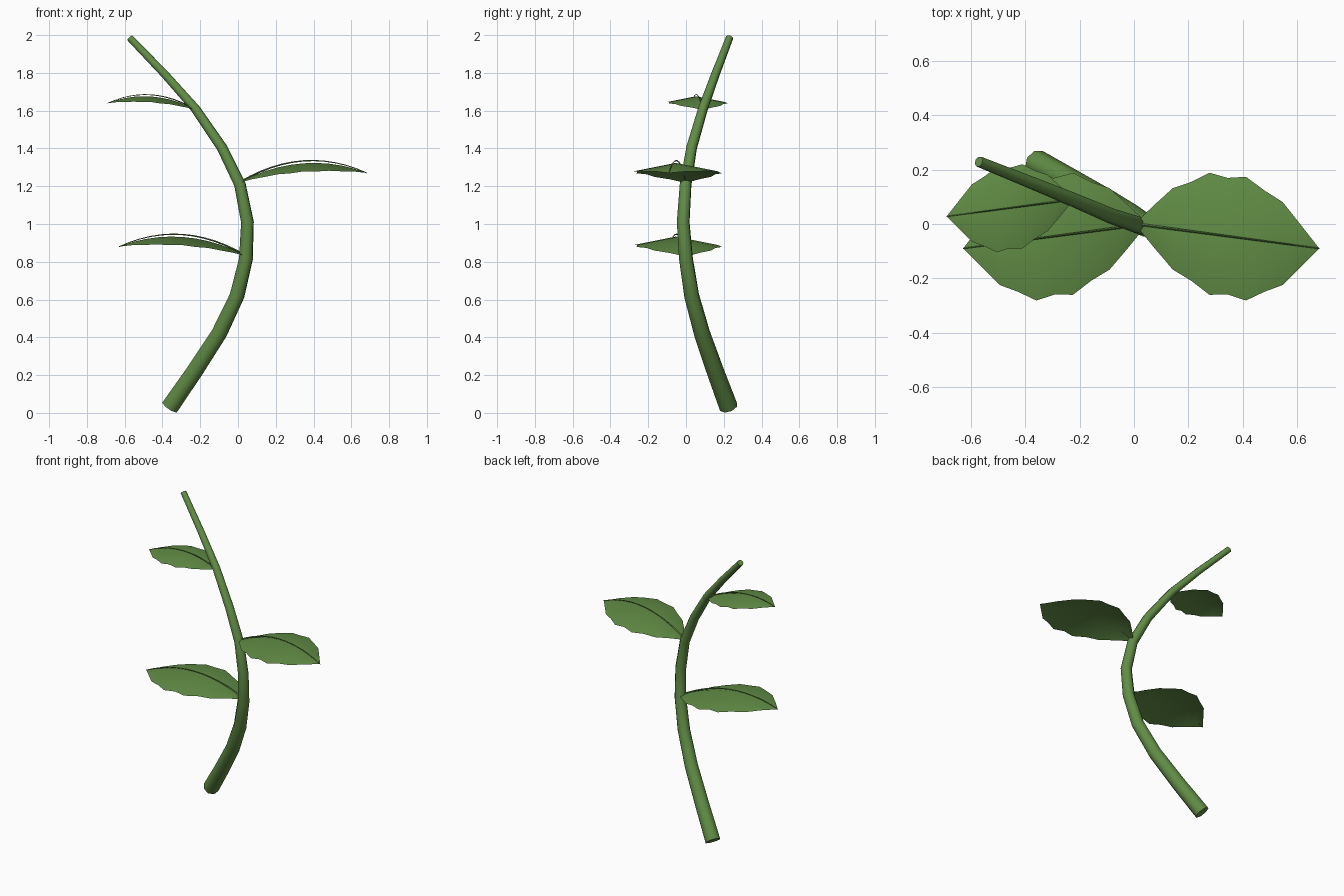
import bpy, bmesh, math
from mathutils import Vector

cube = bpy.data.objects.get("Cube")
if cube:
    bpy.data.objects.remove(cube, do_unlink=True)


def make_material(name, colour):
    mat = bpy.data.materials.new(name)
    mat.use_nodes = True
    mat.diffuse_color = colour
    mat.node_tree.nodes["Principled BSDF"].inputs["Base Color"].default_value = colour
    return mat


green = make_material("leaf green", (0.12, 0.265, 0.06, 1))


def finish(obj, angle):
    bpy.ops.object.select_all(action='DESELECT')
    obj.select_set(True)
    bpy.context.view_layer.objects.active = obj
    if obj.type == 'CURVE':
        bpy.ops.object.convert(target='MESH')
    bpy.ops.object.shade_smooth_by_angle(angle=math.radians(angle))


def tube(name, points, radii, roundness):
    """Capped tube along a path, with a radius for each point."""
    curve = bpy.data.curves.new(name, 'CURVE')
    curve.dimensions = '3D'
    curve.bevel_depth = 1
    curve.bevel_resolution = roundness
    curve.use_fill_caps = True
    spline = curve.splines.new('POLY')
    spline.points.add(len(points) - 1)
    for p, co, r in zip(spline.points, points, radii):
        p.co = (*co, 1)
        p.radius = r
    curve.materials.append(green)
    obj = bpy.data.objects.new(name, curve)
    bpy.context.collection.objects.link(obj)
    finish(obj, 50)


# Curved, tapering stem
stem_path = [(-0.36, 0.225, 0.032), (-0.23, 0.155, 0.22), (-0.10, 0.085, 0.42),
             (-0.005, 0.03, 0.62), (0.042, 0.0, 0.815), (0.05, -0.015, 1.01),
             (0.01, -0.002, 1.21), (-0.085, 0.03, 1.405), (-0.225, 0.09, 1.61),
             (-0.385, 0.155, 1.79), (-0.572, 0.23, 1.985)]
last = len(stem_path) - 1
tube("stem", stem_path, [0.05 - 0.03 * i / last for i in range(last + 1)], 2)

# Half widths of the toothed leaf outline, from base to tip
half_widths = [0.006, 0.08, 0.15, 0.182, 0.225, 0.215, 0.228, 0.187, 0.153, 0.077, 0]


def midline(t, lift):
    """Arched centre line of a unit leaf that grows along +x."""
    z = 0.407 * t - 0.357 * t * t
    return Vector((0.675 * t, -0.09 * t, z + lift * math.sin(math.pi * t)))


def leaf(name, base, side, scale):
    def place(p):
        return Vector(base) + scale * Vector((side * p.x, p.y, p.z))

    # Blade: a folded sheet that droops away from the centre line
    bm = bmesh.new()
    rows = []
    for i, w in enumerate(half_widths):
        centre = midline(i / 10, -0.013)
        offsets = (-1, 0, 1) if w else (0,)
        rows.append([bm.verts.new(place(centre + Vector((0, w * s, -0.2 * w * abs(s)))))
                     for s in offsets])
    for a, b in zip(rows, rows[1:]):
        for k in range(2):
            quad = [a[k], b[k], b[k + 1], a[k + 1]] if len(b) > 1 else [a[k], b[0], a[k + 1]]
            bm.faces.new(quad if side > 0 else quad[::-1])
    mesh = bpy.data.meshes.new(name)
    bm.to_mesh(mesh)
    bm.free()
    mesh.materials.append(green)
    obj = bpy.data.objects.new(name, mesh)
    bpy.context.collection.objects.link(obj)
    finish(obj, 40)

    # Thin raised midrib
    rib = [place(midline(i / 12, 0)) for i in range(13)]
    tube(name + "_midrib", rib, [scale * (0.005 - 0.003 * i / 12) for i in range(13)], 0)


leaf("lower_leaf", (0.045, 0.0, 0.83), -1, 1)
leaf("middle_leaf", (0.008, 0.0, 1.22), 1, 1)
leaf("upper_leaf", (-0.225, 0.09, 1.605), -1, 0.69)
